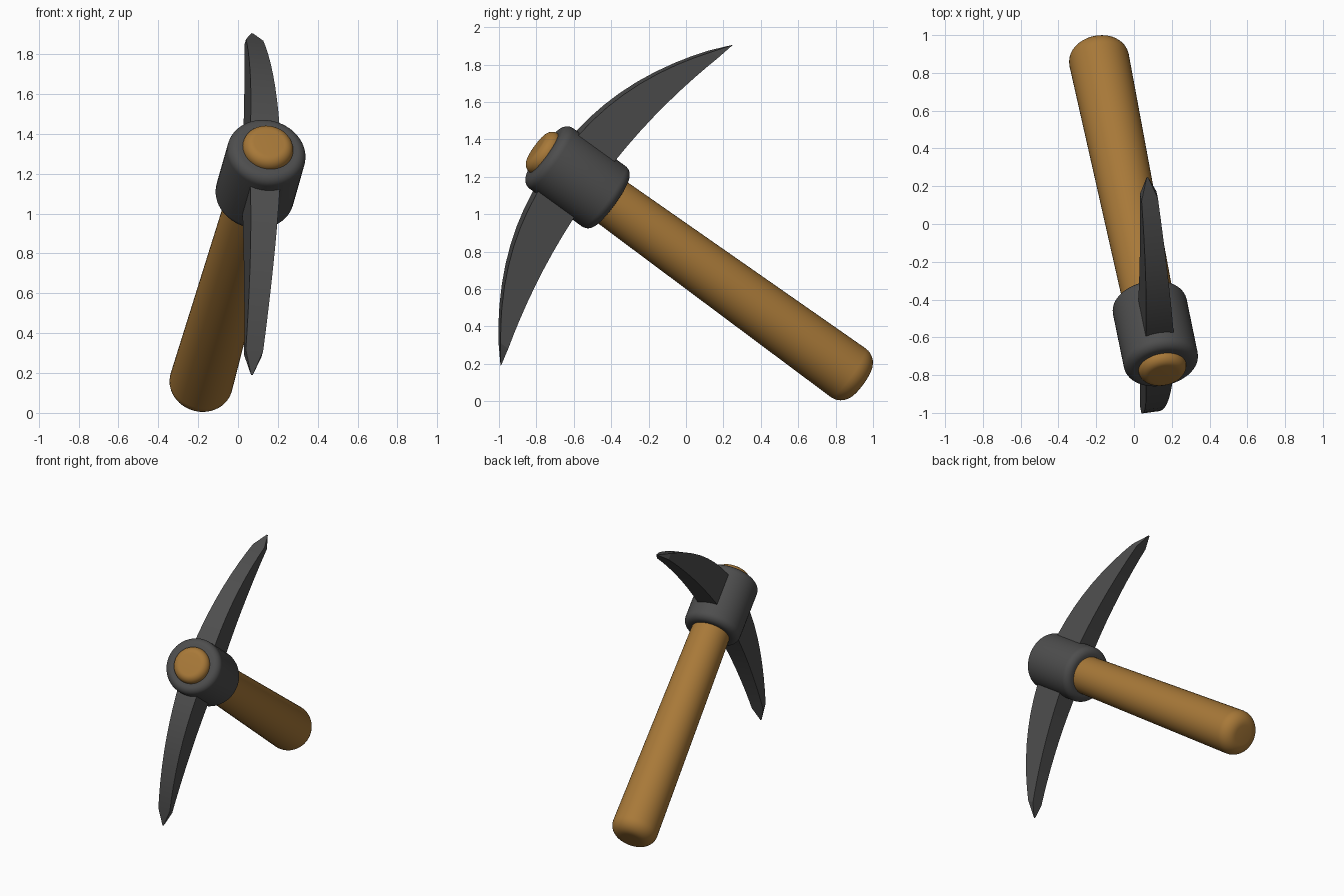
import bpy, bmesh, math
from mathutils import Vector, Matrix

if "Cube" in bpy.data.objects:
    bpy.data.objects.remove(bpy.data.objects["Cube"])

# Tool frame: local x = handle axis (towards the grip), local y = blade length, local z = thickness
centre = Vector((0.113, -0.58, 1.197))
axis = Vector((-0.1645, 0.80, -0.5775)).normalized()
along = Vector((0.0, 0.588, 0.809))
along = (along - axis * along.dot(axis)).normalized()
side = axis.cross(along)
frame = Matrix.Translation(centre) @ Matrix((axis, along, side)).transposed().to_4x4()


def material(name, colour):
    m = bpy.data.materials.new(name)
    m.diffuse_color = (*colour, 1.0)
    m.use_nodes = True
    m.node_tree.nodes["Principled BSDF"].inputs["Base Color"].default_value = m.diffuse_color
    return m


wood = material("brown_wood", (0.39, 0.19, 0.04))
metal = material("dark_grey_metal", (0.075, 0.075, 0.075))


def finish(name, bm, mat, angle):
    bmesh.ops.recalc_face_normals(bm, faces=bm.faces)
    mesh = bpy.data.meshes.new(name)
    bm.to_mesh(mesh)
    bm.free()
    mesh.materials.append(mat)
    obj = bpy.data.objects.new(name, mesh)
    obj.matrix_world = frame
    bpy.context.collection.objects.link(obj)
    bpy.ops.object.select_all(action='DESELECT')
    obj.select_set(True)
    bpy.context.view_layer.objects.active = obj
    bpy.ops.object.shade_smooth_by_angle(angle=math.radians(angle))
    return obj


def loft(name, rings, mat, angle):
    """Skin a list of equally long closed rings and cap both ends."""
    bm = bmesh.new()
    loops = [[bm.verts.new(p) for p in ring] for ring in rings]
    n = len(loops[0])
    for a, b in zip(loops, loops[1:]):
        for i in range(n):
            j = (i + 1) % n
            bm.faces.new((a[i], a[j], b[j], b[i]))
    bm.faces.new(loops[0])
    bm.faces.new(loops[-1])
    return finish(name, bm, mat, angle)


def rounded_rod(name, x0, r0, b0, x1, r1, b1, mat, steps=8, sides=48):
    """Tapered rod along the handle axis with rounded rims."""
    profile = []
    for k in range(steps + 1):
        t = k / steps * math.pi / 2
        profile.append((x0 + b0 * (1 - math.cos(t)), r0 - b0 * (1 - math.sin(t))))
    for k in range(steps + 1):
        t = k / steps * math.pi / 2
        profile.append((x1 - b1 * (1 - math.cos(math.pi / 2 - t)),
                        r1 - b1 * (1 - math.cos(t))))
    rings = [[(x, r * math.cos(2 * math.pi * i / sides), r * math.sin(2 * math.pi * i / sides))
              for i in range(sides)] for x, r in profile]
    return loft(name, rings, mat, 40)


# Wooden handle, poking out through the collar
rounded_rod("handle", -0.275, 0.128, 0.05, 1.90, 0.160, 0.09, wood)

# Metal collar
rounded_rod("collar", -0.225, 0.199, 0.05, 0.225, 0.199, 0.05, metal)

# Curved double-ended blade with a rectangular section
TIP = 1.06
half = [0.0, 0.1, 0.2, 0.3, 0.4, 0.5, 0.6, 0.7, 0.8, 0.88, 0.96, TIP - 0.003]
stations = [-d for d in reversed(half[1:])] + half
rings = []
for d in stations:
    t = abs(d) / TIP
    outer = -0.15 + 0.412 * t ** 2.2
    inner = 0.095 + 0.167 * t ** 2
    w = 0.082 - 0.038 * abs(d) / 0.96 if abs(d) <= 0.96 else 0.004
    rings.append([(outer, d, -w), (inner, d, -w), (inner, d, w), (outer, d, w)])
loft("blade", rings, metal, 20)
